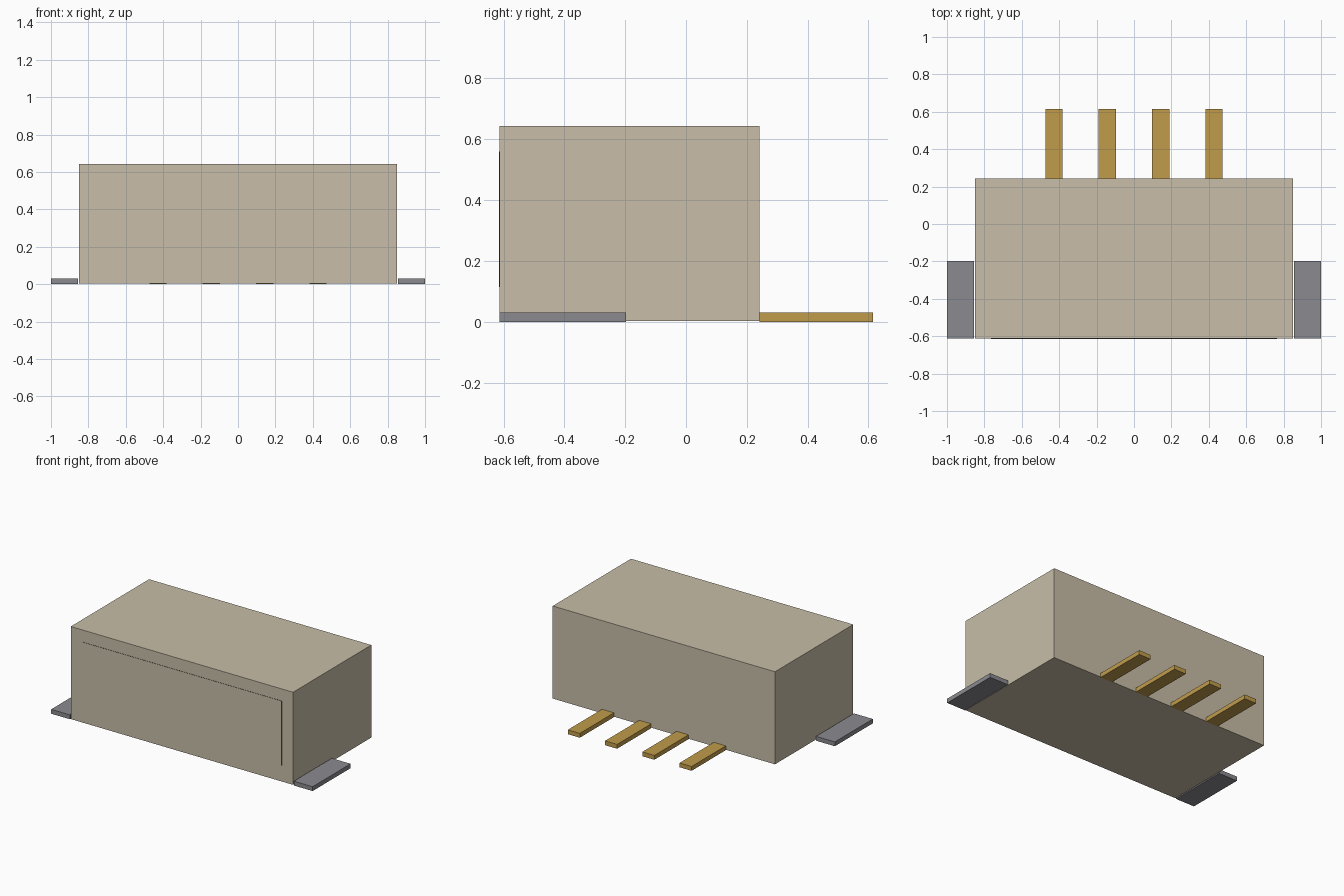
import bpy
import bmesh
from mathutils import Matrix, Vector

cube = bpy.data.objects.get("Cube")
if cube:
    bpy.data.objects.remove(cube, do_unlink=True)


def material(name, srgb):
    rgb = [(c / 255 / 12.92) if c < 11 else ((c / 255 + 0.055) / 1.055) ** 2.4 for c in srgb]
    mat = bpy.data.materials.new(name)
    mat.use_nodes = True
    mat.diffuse_color = (*rgb, 1)
    mat.node_tree.nodes["Principled BSDF"].inputs["Base Color"].default_value = (*rgb, 1)
    return mat


def box(name, low, high, *mats):
    low, high = Vector(low), Vector(high)
    bm = bmesh.new()
    bmesh.ops.create_cube(bm, size=1, matrix=Matrix.Translation((low + high) / 2)
                          @ Matrix.Diagonal((*(high - low), 1)))
    mesh = bpy.data.meshes.new(name)
    bm.to_mesh(mesh)
    bm.free()
    for mat in mats:
        mesh.materials.append(mat)
    obj = bpy.data.objects.new(name, mesh)
    bpy.context.collection.objects.link(obj)
    return obj


beige = material("beige plastic", (200, 190, 168))
gold = material("gold metal", (192, 156, 75))
grey = material("grey metal", (138, 138, 144))
dark = material("dark recess", (25, 25, 25))

FRONT, BACK, END = -0.613, 0.242, 0.615

# Housing
box("housing", (-0.85, FRONT, 0.003), (0.85, BACK, 0.643), beige)

# Mating face panel with dark rim
panel = box("front_panel", (-0.765, -END, 0.115), (0.765, FRONT, 0.56), beige, dark)
for face in panel.data.polygons:
    face.material_index = 0 if face.normal.y < -0.5 else 1

# Mounting tabs on both sides
for side, name in ((-1, "right_tab"), (1, "left_tab")):
    x = sorted((side * 0.856, side))
    box(name, (x[0], FRONT, 0), (x[1], -0.198, 0.03), grey)

# Row of four contact pins
for i in range(4):
    x = (i - 1.5) * 0.285
    box(f"pin_{i + 1}", (x - 0.046, BACK, 0), (x + 0.046, END, 0.03), gold)
